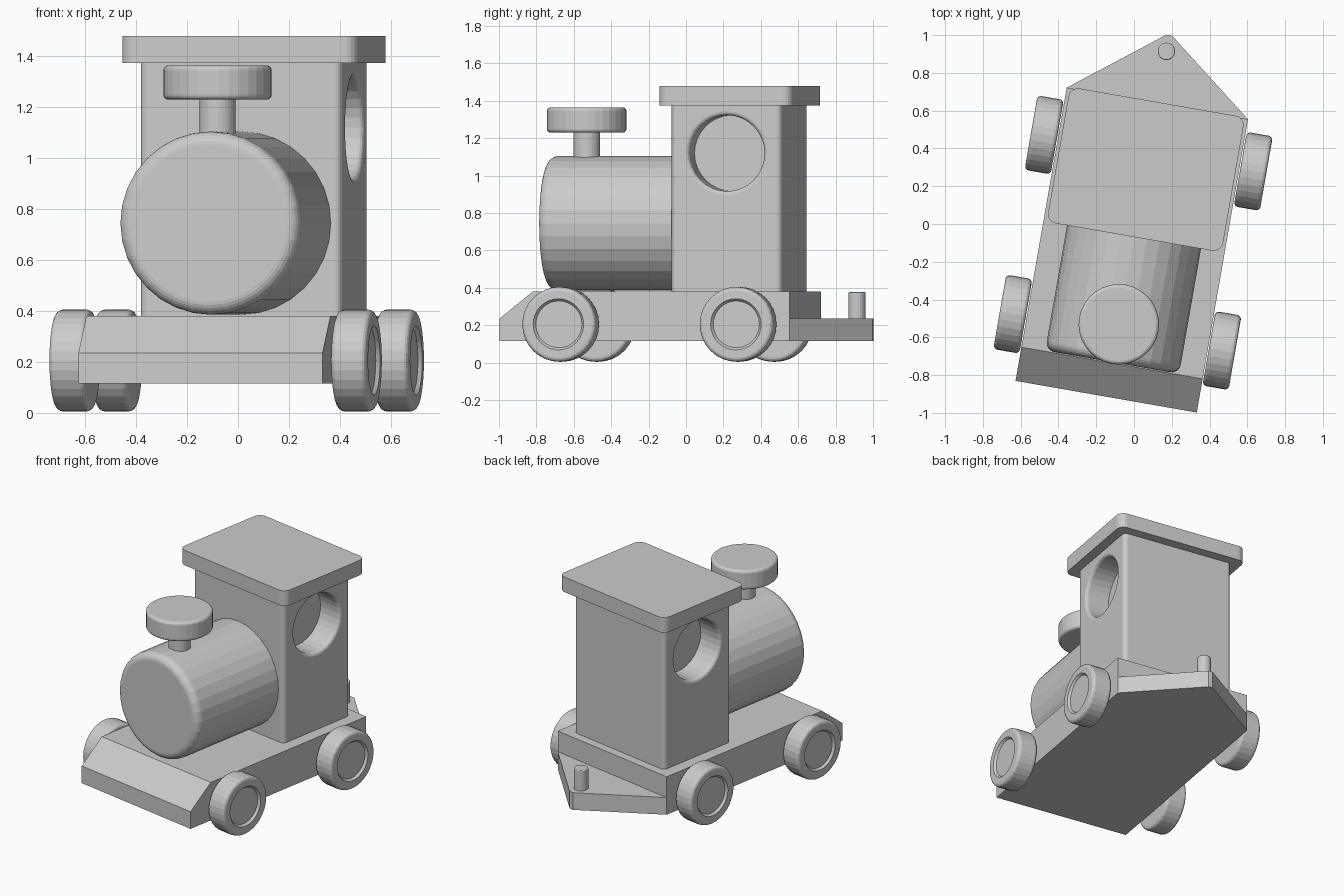
import bpy
from math import sin, cos, pi, radians
from mathutils import Matrix, Vector

if "Cube" in bpy.data.objects:
    bpy.data.objects.remove(bpy.data.objects["Cube"])

# The whole toy is turned slightly about z; parts are laid out in a straight frame
PLACE = Matrix.Rotation(radians(-9.9), 4, 'Z') @ Matrix.Translation((0.012, 0, 0))
Z_AXIS = Matrix.Identity(4)
X_AXIS = Matrix.Rotation(pi / 2, 4, 'Y')
Y_AXIS = Matrix.Rotation(pi / 2, 4, 'X')      # local +z points to the front (-y)


def stack(name, rings, loc=(0, 0, 0), axis=Z_AXIS):
    """Join equal-length rings of points into a closed solid with flat end caps."""
    n = len(rings[0])
    verts = [p for ring in rings for p in ring]
    faces = [tuple(reversed(range(n))), tuple(range(len(verts) - n, len(verts)))]
    for k in range(len(rings) - 1):
        for i in range(n):
            j = (i + 1) % n
            faces.append((k * n + i, k * n + j, (k + 1) * n + j, (k + 1) * n + i))
    mesh = bpy.data.meshes.new(name)
    mesh.from_pydata(verts, [], faces)
    obj = bpy.data.objects.new(name, mesh)
    bpy.context.collection.objects.link(obj)
    obj.matrix_world = PLACE @ Matrix.Translation(loc) @ axis
    return obj


def lathe(name, profile, loc, axis=Z_AXIS, n=32):
    rings = [[(r * cos(2 * pi * i / n), r * sin(2 * pi * i / n), h) for i in range(n)]
             for r, h in profile]
    return stack(name, rings, loc, axis)


def prism(name, outline, h0, h1, axis=Z_AXIS):
    return stack(name, [[(x, y, h) for x, y in outline] for h in (h0, h1)], axis=axis)


def arc(cx, cy, r, a0, a1, steps=5):
    return [(cx + r * cos(radians(a0 + (a1 - a0) * i / steps)),
             cy + r * sin(radians(a0 + (a1 - a0) * i / steps))) for i in range(steps + 1)]


def rounded_rect(hw, y0, y1, r):
    return (arc(hw - r, y0 + r, r, -90, 0) + arc(hw - r, y1 - r, r, 0, 90)
            + arc(-hw + r, y1 - r, r, 90, 180) + arc(-hw + r, y0 + r, r, 180, 270))


def drum(r, h0, h1, b):
    """Profile of a disc with both rims rounded."""
    return arc(r - b, h0 + b, b, -90, 0, 4) + arc(r - b, h1 - b, b, 0, 90, 4)


# Chassis: side profile (y, z) with sloped nose, swept across the width
side = [(-0.926, 0.115), (0.65, 0.115), (0.65, 0.38), (-0.745, 0.38), (-0.926, 0.235)]
yz_to_x = Matrix(((0, 0, 1, 0), (1, 0, 0, 0), (0, 1, 0, 0), (0, 0, 0, 1)))
prism("chassis", side, -0.487, 0.487, yz_to_x)

# Rear coupling plate and pin
prism("coupling_plate", [(-0.487, 0.62), (0.487, 0.62), (0.487, 0.65), (0.015, 1.017),
                         (-0.015, 1.017), (-0.487, 0.65)], 0.115, 0.235)
lathe("coupling_pin", drum(0.046, 0.2, 0.377, 0.006), (0, 0.93, 0), n=24)

# Wheels with a shallow recessed hub
wheel = drum(0.2, -0.07, 0.07, 0.022) + [(0.137, 0.07), (0.125, 0.055)]
for y, where in ((-0.58, "front"), (0.383, "rear")):
    for s, hand in ((1, "right"), (-1, "left")):
        lathe(f"{where}_{hand}_wheel", wheel, (0.562 * s, y, 0.205),
              Matrix.Rotation(s * pi / 2, 4, 'Y'))

# Boiler with rounded front
lathe("boiler", [(0.36, -0.05)] + arc(0.31, 0.69, 0.05, 0, 90, 6), (0, 0, 0.745), Y_AXIS)

# Chimney
lathe("chimney_stem", [(0.071, 1.0), (0.071, 1.25)], (0, -0.537, 0))
lathe("chimney_cap", drum(0.213, 1.23, 1.365, 0.02), (0, -0.537, 0))

# Cab with a blind round window on each side
cab = prism("cab", rounded_rect(0.403, -0.01, 0.59, 0.03), 0.375, 1.38)
b = 0.022
flare = [(0.203, -0.17)] + [(0.203 + b * (1 - cos(t * pi / 8)), -b + b * sin(t * pi / 8))
                            for t in range(5)] + [(0.203 + b, 0.05)]
for s in (1, -1):
    cutter = lathe("window_cutter", flare, (0.403 * s, 0.292, 1.12),
                   Matrix.Rotation(s * pi / 2, 4, 'Y'))
    cutter.hide_render = True
    cutter.hide_set(True)
    mod = cab.modifiers.new("window", 'BOOLEAN')
    mod.operation = 'DIFFERENCE'
    mod.solver = 'EXACT'
    mod.object = cutter

# Roof slab
prism("roof", rounded_rect(0.47, -0.068, 0.657, 0.05), 1.375, 1.48)
